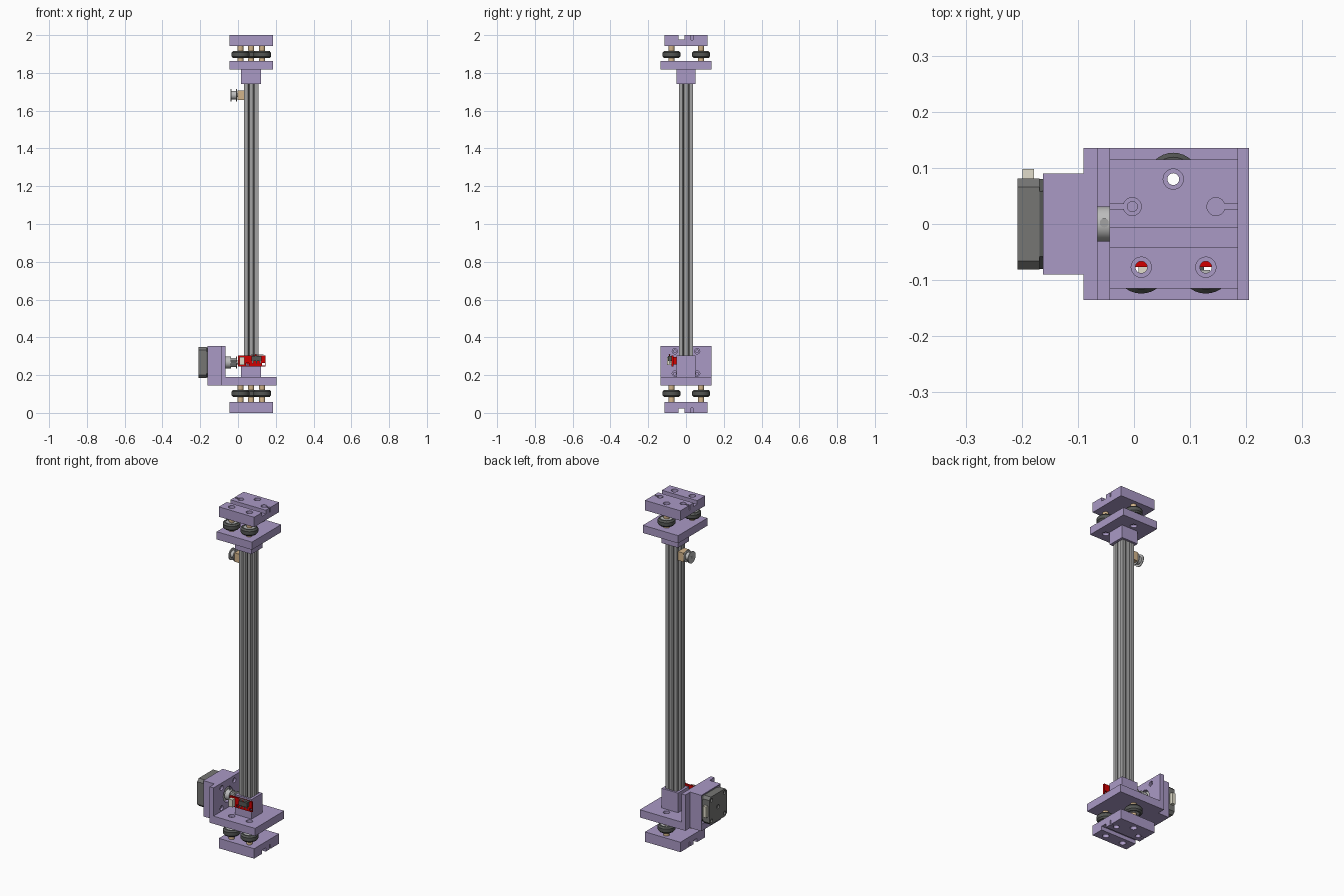
import bpy, bmesh, math

if "Cube" in bpy.data.objects:
    bpy.data.objects.remove(bpy.data.objects["Cube"])

def material(name, rgb):
    m = bpy.data.materials.new(name)
    m.diffuse_color = (*rgb, 1)
    m.use_nodes = True
    m.node_tree.nodes["Principled BSDF"].inputs["Base Color"].default_value = m.diffuse_color
    return m

PURPLE = material("purple_plastic", (0.40, 0.32, 0.56))
DARK = material("dark_rubber", (0.09, 0.095, 0.09))
GREY = material("motor_grey", (0.18, 0.18, 0.175))
STEEL = material("steel", (0.5, 0.5, 0.5))
ALU = material("aluminium", (0.36, 0.36, 0.36))
TAN = material("brass_tan", (0.65, 0.46, 0.26))
RED = material("red_board", (0.65, 0.0, 0.0))
CREAM = material("cream_plastic", (0.75, 0.72, 0.6))

def finish(name, bm, mat):
    bmesh.ops.remove_doubles(bm, verts=bm.verts, dist=1e-6)
    bmesh.ops.recalc_face_normals(bm, faces=bm.faces)
    me = bpy.data.meshes.new(name)
    bm.to_mesh(me)
    bm.free()
    ob = bpy.data.objects.new(name, me)
    bpy.context.collection.objects.link(ob)
    if mat:
        me.materials.append(mat)
    return ob

def prism(name, pts, a0, a1, axis, mat=None):
    """Extrude a 2D outline along z (pts are x, y) or x (pts are y, z)."""
    bm = bmesh.new()
    put = (lambda p, a: (p[0], p[1], a)) if axis == 'z' else (lambda p, a: (a, p[0], p[1]))
    lo, hi = ([bm.verts.new(put(p, a)) for p in pts] for a in (a0, a1))
    n = len(pts)
    bm.faces.new(lo)
    bm.faces.new(hi)
    for i in range(n):
        bm.faces.new((lo[i], lo[(i + 1) % n], hi[(i + 1) % n], hi[i]))
    return finish(name, bm, mat)

def box(name, x0, x1, y0, y1, z0, z1, mat=None):
    return prism(name, [(x0, y0), (x1, y0), (x1, y1), (x0, y1)], z0, z1, 'z', mat)

def lathe(name, prof, u, v, axis='z', mat=None, n=32):
    """Spin (radius, position) points about an axis through (u, v)."""
    bm = bmesh.new()
    rings = []
    for r, a in prof:
        ring = []
        for i in range(n):
            t = 2 * math.pi * i / n
            p, q = u + r * math.cos(t), v + r * math.sin(t)
            ring.append(bm.verts.new((p, q, a) if axis == 'z' else (a, p, q)))
        rings.append(ring)
    closed = min(r for r, a in prof) > 0
    for k in range(len(rings) if closed else len(rings) - 1):
        A, B = rings[k], rings[(k + 1) % len(rings)]
        for i in range(n):
            j = (i + 1) % n
            bm.faces.new((A[i], A[j], B[j], B[i]))
    return finish(name, bm, mat)

def rod(name, r, a0, a1, u, v, axis='z', mat=None, n=32):
    return lathe(name, [(0, a0), (r, a0), (r, a1), (0, a1)], u, v, axis, mat, n)

def cut(ob, cutters):
    bpy.context.view_layer.objects.active = ob
    for c in cutters:
        m = ob.modifiers.new("cut", 'BOOLEAN')
        m.operation, m.solver, m.object = 'DIFFERENCE', 'EXACT', c
        bpy.ops.object.modifier_apply(modifier=m.name)
        bpy.data.objects.remove(c)

WHEELS = [(0.07, 0.08), (0.013, -0.077), (0.128, -0.077)]
BORE = 0.0105
CX = 0.07

# End carriages: grooved block, three wheels and their spacers
for end in ("bottom", "top"):
    Z = (lambda z: z) if end == "bottom" else (lambda z: 2 - z)
    block = box(end + "_end_block", -0.044, 0.185, -0.115, 0.115, Z(0), Z(0.058), PURPLE)
    cs = [box("c", -0.1, 0.3, -0.041, -0.007, Z(-0.01), Z(0.022))]
    for x, y in WHEELS:
        cs += [rod("c", BORE, Z(-0.01), Z(0.1), x, y), rod("c", 0.018, Z(-0.01), Z(0.02), x, y)]
    for x, x_end in ((-0.003, -0.1), (0.146, 0.3)):
        cs += [box("c", min(x, x_end), max(x, x_end), 0.027, 0.036, Z(-0.01), Z(0.027)),
               rod("c", 0.016, Z(-0.01), Z(0.027), x, 0.031),
               rod("c", 0.009, Z(-0.01), Z(0.045), x, 0.031)]
    cut(block, cs)
    for i, (x, y) in enumerate(WHEELS):
        tag = f"{end}_{i + 1}"
        tyre = [(0.03, 0.084), (0.039, 0.084), (0.047, 0.093), (0.047, 0.113),
                (0.039, 0.122), (0.03, 0.122)]
        lathe("wheel_tyre_" + tag, [(r, Z(a)) for r, a in tyre], x, y, 'z', DARK)
        lathe("wheel_bearing_" + tag, [(r, Z(a)) for r, a in
              [(0.015, 0.086), (0.03, 0.086), (0.03, 0.12), (0.015, 0.12)]], x, y, 'z', STEEL)
        sleeve = [(BORE, 0.058), (0.016, 0.058), (0.016, 0.08), (0.015, 0.086),
                  (0.015, 0.12), (0.016, 0.126), (0.016, 0.145), (BORE, 0.145)]
        lathe("spacer_" + tag, [(r, Z(a)) for r, a in sleeve], x, y, 'z', TAN)

# Inner plates with column sockets
top_plate = box("top_plate", -0.044, 0.185, -0.135, 0.135, 1.817, 1.862, PURPLE)
low_plate = box("bottom_plate", -0.09, 0.205, -0.135, 0.135, 0.145, 0.19, PURPLE)
for plate, z0, z1, zc in ((top_plate, 1.8, 1.9, 1.81), (low_plate, 0.1, 0.25, 0.175)):
    cs = [rod("c", BORE, z0, z1, x, y) for x, y in WHEELS]
    cs += [rod("c", 0.018, zc, zc + 0.022, x, y) for x, y in WHEELS]
    cut(plate, cs)
for name, z0, z1 in (("top_socket", 1.742, 1.817), ("bottom_socket", 0.19, 0.305)):
    s = box(name, CX - 0.053, CX + 0.053, -0.05, 0.05, z0, z1, PURPLE)
    cut(s, [box("c", CX - 0.038, CX + 0.038, -0.038, 0.038, z0 - 0.01, z1 + 0.01)])

# Slotted column: one side of the section turned four times
h = 0.0375
half = [(h, -h), (h, -0.018), (h - 0.006, -0.012), (0.030, -0.012), (0.030, -0.0205),
        (0.0255, -0.0205), (0.0148, -0.010)]
side = half + [(x, -y) for x, y in reversed(half[1:])]
section = []
for k in range(4):
    c, s = round(math.cos(k * math.pi / 2)), round(math.sin(k * math.pi / 2))
    section += [(CX + c * x - s * y, s * x + c * y) for x, y in side]
prism("column", section, 0.19, 1.817, 'z', ALU)

# Motor wall and housing
MZ = 0.267
wall = box("motor_wall", -0.09, -0.065, -0.135, 0.135, 0.19, 0.355, PURPLE)
cs = [rod("c", 0.044, -0.1, -0.05, 0, MZ, 'x')]
for y in (-0.059, 0.059):
    for z in (MZ - 0.059, MZ + 0.059):
        cs += [rod("c", 0.007, -0.1, -0.05, y, z, 'x'), rod("c", 0.014, -0.076, -0.05, y, z, 'x')]
cut(wall, cs)
housing = box("motor_housing", -0.162, -0.09, -0.09, 0.09, 0.145, 0.355, PURPLE)
cut(housing, [box("c", -0.2, -0.091, -0.083, 0.083, MZ - 0.082, MZ + 0.082)])

# Motor with chamfered corners, rear boss, screws, plug and shaft
def octagon(w, c):
    q = [(w, -w + c), (w, w - c), (w - c, w), (-w + c, w),
         (-w, w - c), (-w, -w + c), (-w + c, -w), (w - c, -w)]
    return [(y, z + MZ) for y, z in q]
prism("motor_body", octagon(0.080, 0.022), -0.172, -0.091, 'x', DARK)
motor_cap = prism("motor_end_cap", octagon(0.081, 0.015), -0.208, -0.168, 'x', GREY)
cs = [rod("c", 0.012, -0.22, -0.2, 0, MZ, 'x')]
cs += [rod("c", 0.010, -0.22, -0.198, y, MZ + z, 'x')
       for y in (-0.06, 0.06) for z in (-0.06, 0.06)]
cut(motor_cap, cs)
box("motor_plug", -0.199, -0.178, 0.078, 0.098, MZ - 0.032, MZ + 0.032, CREAM)
rod("motor_boss", 0.043, -0.092, -0.083, 0, MZ, 'x', STEEL)
rod("motor_shaft", 0.0095, -0.09, 0.0, 0, MZ, 'x', STEEL)

# Drive pulley: hub, toothed waist and flanges
lathe("drive_pulley", [(0.0095, -0.066), (0.031, -0.066), (0.031, -0.038), (0.023, -0.038),
      (0.023, -0.01), (0.031, -0.01), (0.031, -0.005), (0.0095, -0.005)], 0, MZ, 'x', STEEL)
rod("pulley_set_screw", 0.008, MZ + 0.02, MZ + 0.032, -0.053, 0.002, 'z', ALU, 16)
for i in range(20):
    t = i * math.pi / 10
    rod(f"pulley_tooth_{i + 1}", 0.0022, -0.038, -0.01, 0.023 * math.cos(t),
        MZ + 0.023 * math.sin(t), 'x', STEEL, 6)

# Upper idler on its block
IZ = 1.682
box("idler_block", -0.003, 0.033, -0.028, 0.028, IZ - 0.026, IZ + 0.026, TAN)
lathe("idler_pulley", [(0.010, -0.039), (0.034, -0.039), (0.034, -0.034), (0.022, -0.034),
      (0.022, -0.011), (0.034, -0.011), (0.034, -0.006), (0.010, -0.006)], 0, IZ, 'x', STEEL)
rod("idler_bolt", 0.010, -0.04, 0.0, 0, IZ, 'x', ALU)

# Limit switch board on the socket front
board = box("switch_board", 0.0, 0.145, -0.077, -0.067, 0.246, 0.305, RED)
cut(board, [prism("c", [(x - .007, -.1), (x + .007, -.1), (x + .007, -.05), (x - .007, -.05)],
                  z - 0.007, z + 0.007, 'z') for x in (0.05, 0.135) for z in (0.257,)])
box("board_spacer", 0.045, 0.095, -0.067, -0.05, 0.255, 0.295, RED)
box("board_plug", 0.008, 0.035, -0.1, -0.077, 0.254, 0.297, CREAM)
box("limit_switch", 0.072, 0.125, -0.096, -0.077, 0.275, 0.302, DARK)
box("switch_lever", 0.068, 0.135, -0.092, -0.082, 0.308, 0.311, STEEL)
box("switch_button", 0.09, 0.098, -0.09, -0.084, 0.302, 0.308, RED)
for i, x in enumerate((0.078, 0.098, 0.118)):
    box(f"switch_leg_{i + 1}", x - 0.003, x + 0.003, -0.089, -0.083, 0.262, 0.275, STEEL)

# Smooth the round surfaces, keep edges sharp
for ob in bpy.data.objects:
    ob.select_set(True)
    bpy.context.view_layer.objects.active = ob
bpy.ops.object.shade_smooth_by_angle(angle=math.radians(30))
